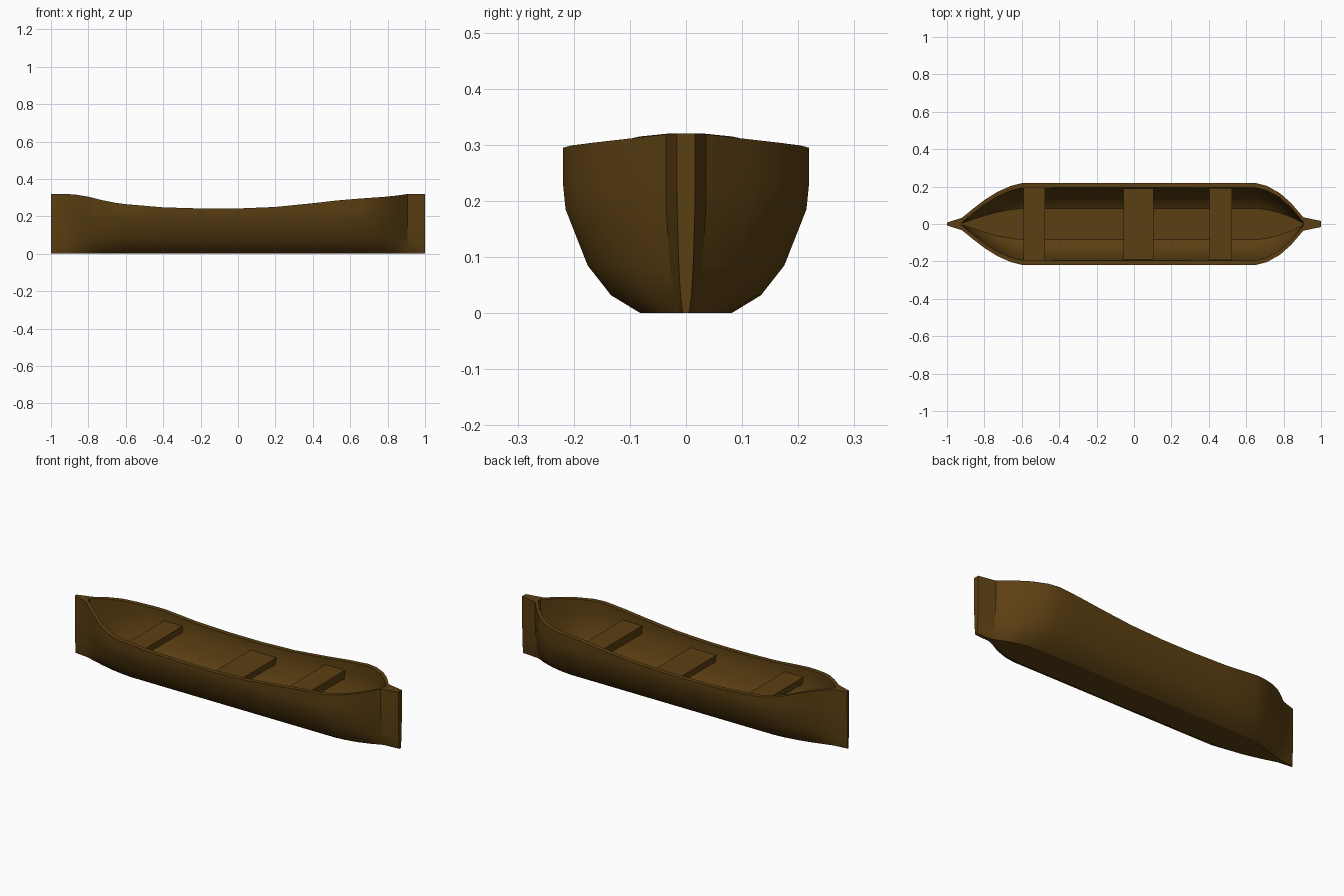
import bpy
import bmesh
import math

if "Cube" in bpy.data.objects:
    bpy.data.objects.remove(bpy.data.objects["Cube"], do_unlink=True)

# Single wood colour
COLOUR = (0.105, 0.05, 0.006, 1.0)
wood = bpy.data.materials.new("brown wood")
wood.use_nodes = True
wood.diffuse_color = COLOUR
bsdf = wood.node_tree.nodes["Principled BSDF"]
bsdf.inputs["Base Color"].default_value = COLOUR
bsdf.inputs["Roughness"].default_value = 0.8


def finish(name, bm):
    bmesh.ops.recalc_face_normals(bm, faces=bm.faces)
    mesh = bpy.data.meshes.new(name)
    bm.to_mesh(mesh)
    bm.free()
    mesh.materials.append(wood)
    obj = bpy.data.objects.new(name, mesh)
    bpy.context.collection.objects.link(obj)
    bpy.ops.object.select_all(action="DESELECT")
    obj.select_set(True)
    bpy.context.view_layer.objects.active = obj
    return obj


# Stations along the hull: x, half width, height of the rim
STATIONS = [
    (-1.0, 0.008, 0.32), (-0.92, 0.033, 0.32), (-0.86, 0.082, 0.315),
    (-0.8, 0.128, 0.305), (-0.73, 0.172, 0.287), (-0.66, 0.203, 0.273),
    (-0.6, 0.218, 0.265), (-0.4, 0.219, 0.248), (-0.2, 0.219, 0.242),
    (0.0, 0.219, 0.242), (0.2, 0.219, 0.25), (0.4, 0.219, 0.27),
    (0.53, 0.219, 0.285), (0.65, 0.219, 0.295), (0.71, 0.204, 0.299),
    (0.78, 0.165, 0.304), (0.84, 0.112, 0.31), (0.905, 0.036, 0.319),
    (1.0, 0.016, 0.32),
]
# Half sections as width fraction and height, the rim point is added on top
OUTER = [(0.37, 0), (0.61, 0.032), (0.8, 0.085), (0.98, 0.185), (1, 0.228)]
INNER = [(0.43, 0.02), (0.62, 0.046), (0.8, 0.095), (0.97, 0.188), (1, 0.228)]
WALL = 0.025


def section(bm, x, width, top, profile):
    half = [(f * width, z) for f, z in profile] + [(width, top)]
    loop = [(-y, z) for y, z in reversed(half)] + half
    return [bm.verts.new((x, y, z)) for y, z in loop]


def loft(bm, a, b):
    for i in range(len(a) - 1):
        bm.faces.new((a[i], a[i + 1], b[i + 1], b[i]))


# Hull: outer skin, hollow inside, rim and solid pointed ends
bm = bmesh.new()
outer = [section(bm, x, w, top, OUTER) for x, w, top in STATIONS]
inner = [section(bm, x, w - WALL, top, INNER) for x, w, top in STATIONS[1:-1]]
for a, b in zip(outer, outer[1:]):
    loft(bm, a, b)
for a, b in zip(inner, inner[1:]):
    loft(bm, a, b)
hollow = list(zip(outer[1:-1], inner))
for (oa, ia), (ob, ib) in zip(hollow, hollow[1:]):
    for side in (0, -1):
        bm.faces.new((oa[side], ob[side], ib[side], ia[side]))
for tip, (ring, well) in ((outer[0], hollow[0]), (outer[-1], hollow[-1])):
    bm.faces.new(tip)
    bm.faces.new(well)
    bm.faces.new((tip[0], tip[-1], ring[-1], well[-1], well[0], ring[0]))
finish("hull", bm)
bpy.ops.object.shade_smooth_by_angle(angle=math.radians(30))

# Seats: plain planks across the hull
for name, x0, x1, top, thick in (("rear_seat", -0.59, -0.475, 0.215, 0.035),
                                 ("middle_seat", -0.055, 0.105, 0.195, 0.035),
                                 ("front_seat", 0.405, 0.525, 0.235, 0.045)):
    bm = bmesh.new()
    bmesh.ops.create_cube(bm, size=1)
    bmesh.ops.scale(bm, vec=(x1 - x0, 0.386, thick), verts=bm.verts)
    bmesh.ops.translate(bm, vec=((x0 + x1) / 2, 0, top - thick / 2), verts=bm.verts)
    finish(name, bm)
